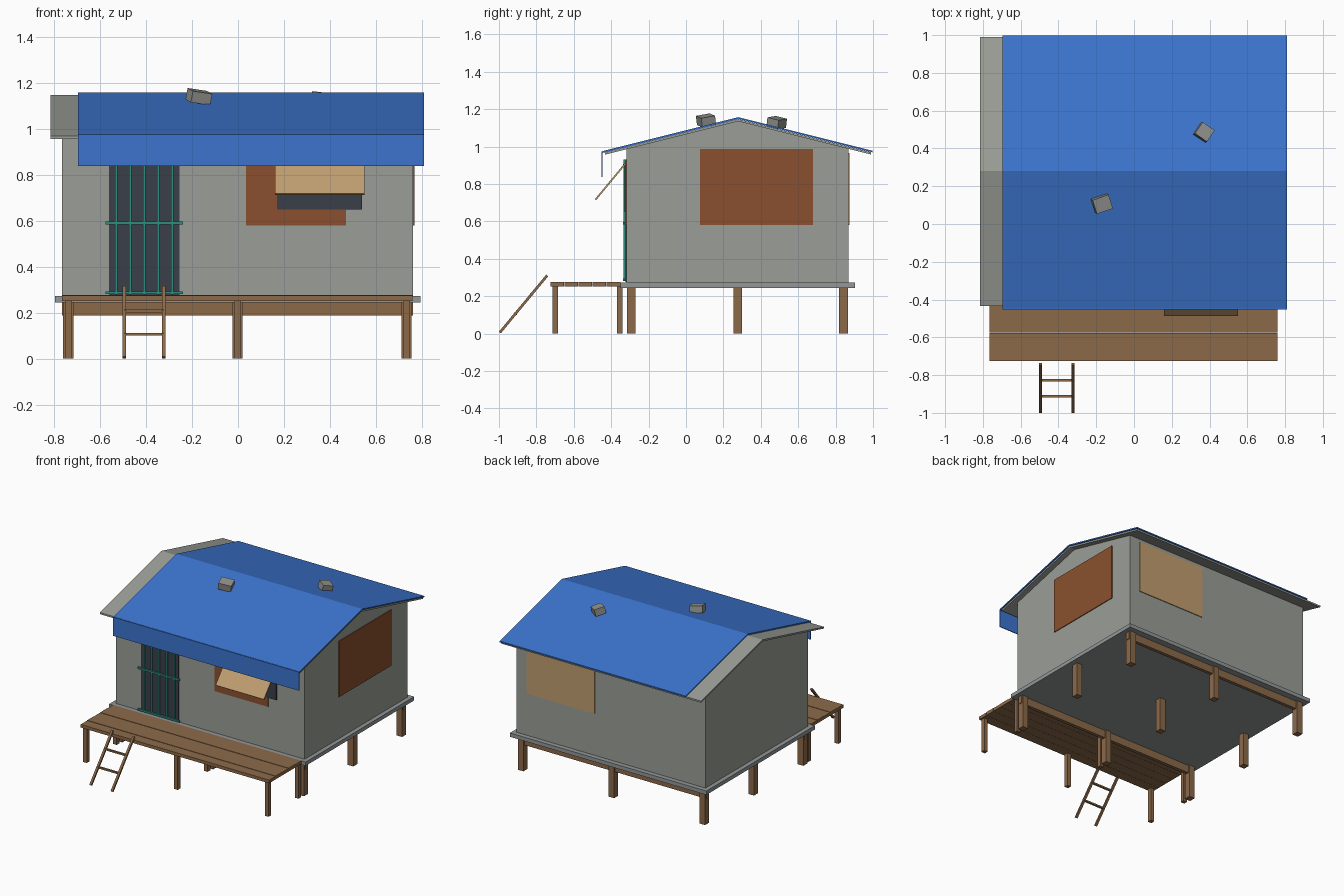
import bpy
from math import radians, atan2, hypot
from mathutils import Vector

cube = bpy.data.objects.get("Cube")
if cube:
    bpy.data.objects.remove(cube, do_unlink=True)


def material(name, r, g, b):
    """Flat material from 0-255 display values, stored as linear."""
    col = [((c / 255 + 0.055) / 1.055) ** 2.4 for c in (r, g, b)] + [1]
    m = bpy.data.materials.new(name)
    m.use_nodes = True
    m.diffuse_color = col
    m.node_tree.nodes["Principled BSDF"].inputs["Base Color"].default_value = col
    return m


WALL = material("wall grey", 155, 158, 151)
SLAB = material("slab grey", 146, 151, 152)
BLUE = material("tarp blue", 60, 116, 206)
WOOD = material("wood brown", 140, 106, 74)
RUST = material("rust board", 138, 80, 46)
TAN = material("tan board", 192, 158, 112)
DARK = material("dark opening", 58, 62, 74)
TEAL = material("teal grille", 48, 140, 126)
STONE = material("stone grey", 145, 145, 142)


def add_mesh(name, verts, faces, mat):
    me = bpy.data.meshes.new(name)
    me.from_pydata(verts, [], faces)
    me.materials.append(mat)
    ob = bpy.data.objects.new(name, me)
    bpy.context.collection.objects.link(ob)
    return ob


def prism(name, profile, x0, x1, mat):
    """Extrude a (y, z) outline, anticlockwise seen from +x, along x."""
    n = len(profile)
    verts = [(x, y, z) for x in (x0, x1) for y, z in profile]
    faces = [tuple(reversed(range(n))), tuple(range(n, 2 * n))]
    faces += [(i, (i + 1) % n, n + (i + 1) % n, n + i) for i in range(n)]
    return add_mesh(name, verts, faces, mat)


def box(name, x, y, z, mat):
    outline = [(y[0], z[0]), (y[1], z[0]), (y[1], z[1]), (y[0], z[1])]
    return prism(name, outline, x[0], x[1], mat)


def block(name, centre, size, mat, rot=(0, 0, 0)):
    """Box placed by its centre, with rotation."""
    ob = box(name, *[(-s / 2, s / 2) for s in size], mat)
    ob.location = centre
    ob.rotation_euler = rot
    return ob


def sloping(name, x, a, b, thick, mat):
    """Flat bar or board spanning two (y, z) points."""
    dy, dz = b[0] - a[0], b[1] - a[1]
    return block(name, ((x[0] + x[1]) / 2, (a[0] + b[0]) / 2, (a[1] + b[1]) / 2),
                 (x[1] - x[0], hypot(dy, dz), thick), mat, (atan2(dz, dy), 0, 0))


RIDGE, SLOPE = 0.28, 0.25


def roof(name, x0, x1, y0, y1, top, thick, mat):
    """Folded roof sheet with its ridge along x."""
    def line(h):
        return [(y, h - SLOPE * abs(y - RIDGE)) for y in (y0, RIDGE, y1)]
    return prism(name, line(top - thick) + line(top)[::-1], x0, x1, mat)


# House body, slab and roof
Y0, Y1 = -0.318, 0.868
prism("house_walls", [(Y0, 0.27), (Y1, 0.27), (Y1, 0.988), (RIDGE, 1.136), (Y0, 0.987)],
      -0.765, 0.762, WALL)
box("floor_slab", (-0.797, 0.793), (-0.35, 0.903), (0.245, 0.273), SLAB)
roof("roof_sheet", -0.815, 0.803, -0.433, 0.99, 1.147, 0.012, WALL)
roof("roof_tarp", -0.695, 0.81, -0.447, 0.998, 1.157, 0.009, BLUE)
box("tarp_flap", (-0.695, 0.81), (-0.452, -0.446), (0.838, 0.974), BLUE)

# Stilts and beams under the house, thinner posts under the deck
for x in (-0.738, -0.002, 0.733):
    for y in (-0.293, 0.277, 0.842):
        block("house_post", (x, y, 0.123), (0.045, 0.047, 0.246), WOOD)
    for y in (-0.7, -0.354):
        block("deck_post", (x, y, 0.127), (0.03, 0.03, 0.254), WOOD)
for y in (-0.293, 0.842):
    block("floor_beam", (-0.002, y, 0.217), (1.525, 0.025, 0.057), WOOD)

# Deck planks
for i in range(5):
    y = -0.725 + i * 0.075
    lift = 0.002 * (i % 2)
    box("deck_plank", (-0.765, 0.76), (y, y + 0.0735), (0.252, 0.275 + lift), WOOD)

# Ladder
foot, head = Vector((-0.995, 0.006)), Vector((-0.742, 0.311))
for x in (-0.495, -0.323):
    sloping("ladder_rail", (x - 0.008, x + 0.008), foot, head, 0.014, WOOD)
for t in (0.33, 0.66):
    y, z = foot.lerp(head, t)
    block("ladder_rung", (-0.409, y, z), (0.17, 0.014, 0.012), WOOD)

# Door opening with its grille
box("door_opening", (-0.56, -0.255), (-0.324, -0.317), (0.275, 0.93), DARK)
for i in range(5):
    x = -0.53 + i * 0.061
    block("grille_bar", (x, -0.329, 0.605), (0.011, 0.01, 0.65), TEAL)
for z in (0.287, 0.59, 0.9):
    block("grille_crossbar", (-0.408, -0.332, z), (0.337, 0.012, 0.013), TEAL)

# Front window with propped shutter
box("front_board", (0.035, 0.47), (-0.324, -0.317), (0.58, 0.93), RUST)
box("window_opening", (0.17, 0.54), (-0.33, -0.323), (0.65, 0.91), DARK)
sloping("window_shutter", (0.16, 0.55), (-0.484, 0.716), (-0.325, 0.908), 0.009, TAN)

# Side and back boards
box("side_board", (0.76, 0.768), (0.075, 0.68), (0.58, 0.988), RUST)
box("back_board", (0.13, 0.68), (0.866, 0.874), (0.58, 0.965), TAN)

# Stones holding down the tarp
block("roof_stone", (-0.17, 0.107, 1.14), (0.09, 0.078, 0.05), STONE,
      (radians(10), radians(8), radians(19)))
block("roof_stone", (0.37, 0.485, 1.128), (0.078, 0.074, 0.05), STONE,
      (radians(-12), radians(6), radians(-35)))
